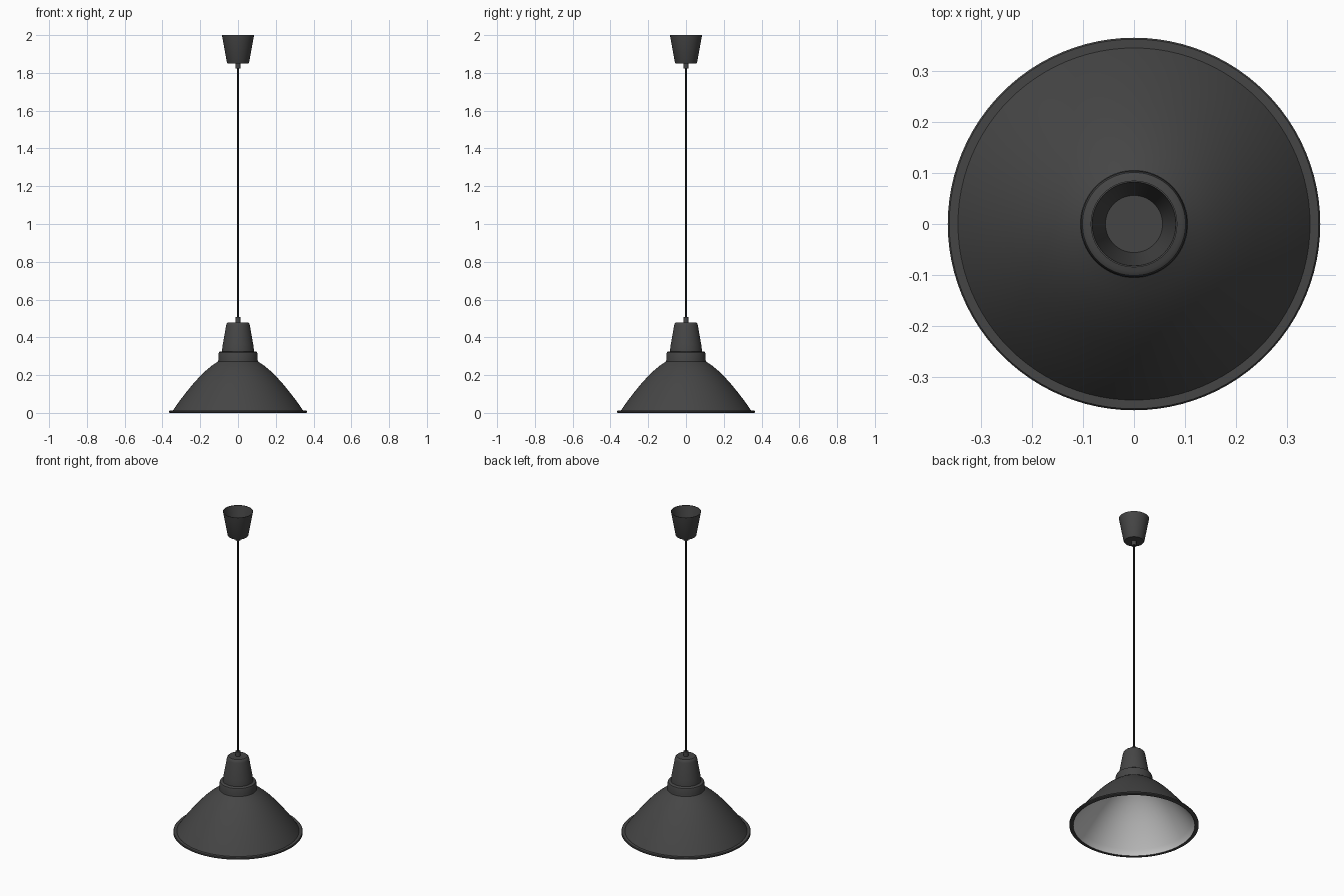
import bpy, bmesh, math

cube = bpy.data.objects.get("Cube")
if cube:
    bpy.data.objects.remove(cube, do_unlink=True)


def material(name, value):
    m = bpy.data.materials.new(name)
    m.use_nodes = True
    colour = (value, value, value, 1)
    m.diffuse_color = colour
    m.node_tree.nodes["Principled BSDF"].inputs["Base Color"].default_value = colour
    return m


charcoal = material("charcoal", 0.06)
black = material("black_cord", 0.015)
white = material("white_lining", 0.6)


def lathe(name, profile, mat, sides=64):
    """Spin a (radius, height) profile around the z axis."""
    bm = bmesh.new()
    verts = [bm.verts.new((r, 0, z)) for r, z in profile]
    edges = [bm.edges.new(pair) for pair in zip(verts, verts[1:])]
    bmesh.ops.spin(bm, geom=verts + edges, cent=(0, 0, 0), axis=(0, 0, 1),
                   angle=math.tau, steps=sides, use_duplicate=False)
    bmesh.ops.remove_doubles(bm, verts=bm.verts, dist=0.0002)
    bmesh.ops.recalc_face_normals(bm, faces=bm.faces)
    mesh = bpy.data.meshes.new(name)
    bm.to_mesh(mesh)
    bm.free()
    mesh.materials.append(mat)
    obj = bpy.data.objects.new(name, mesh)
    bpy.context.collection.objects.link(obj)
    bpy.ops.object.select_all(action="DESELECT")
    obj.select_set(True)
    bpy.context.view_layer.objects.active = obj
    bpy.ops.object.shade_smooth_by_angle(angle=math.radians(35))
    return obj


# Bowl curve from the collar down to the rim
bowl = [(0.105, 0.273), (0.135, 0.253), (0.17, 0.224), (0.205, 0.19), (0.24, 0.151),
        (0.275, 0.108), (0.305, 0.069), (0.33, 0.034), (0.345, 0.012)]
wall = 0.005
lining = [(r - wall, z - wall / 2) for r, z in bowl]

# Shade: collar, bowl, flat rim, then the inside wall
shade = lathe("lamp_shade",
              [(0, 0.326), (0.093, 0.326), (0.101, 0.321), (0.104, 0.312), (0.104, 0.283)]
              + bowl + [(0.362, 0.012), (0.365, 0.008), (0.365, 0.002), (0.362, 0),
                        (0.343, 0)] + lining[::-1]
              + [(0.098, 0.316), (0, 0.316)], charcoal, 96)

# Lining faces point towards the axis or down from the ceiling of the collar
shade.data.materials.append(white)
for face in shade.data.polygons:
    c, n = face.center, face.normal
    inward = c.x * n.x + c.y * n.y < -0.001
    ceiling = n.z < -0.9 and c.z > 0.25
    if inward or ceiling:
        face.material_index = 1

# Socket cover above the collar
lathe("socket_cover", [(0, 0.32), (0.085, 0.32), (0.085, 0.33), (0.081, 0.36), (0.063, 0.462),
                       (0.06, 0.472), (0.053, 0.479), (0, 0.479)], charcoal)

# Ceiling cup, open at the top
lathe("ceiling_cup", [(0, 1.85), (0.055, 1.85), (0.059, 1.856), (0.085, 2), (0.082, 2),
                      (0.056, 1.858), (0, 1.858)], charcoal)

# Cord and its two grips
for name, low, high in (("lower_cord_grip", 0.475, 0.508), ("upper_cord_grip", 1.822, 1.853)):
    lathe(name, [(0, low), (0.014, low), (0.014, high), (0, high)], charcoal, 24)
lathe("cord", [(0, 0.48), (0.005, 0.48), (0.005, 1.852), (0, 1.852)], black, 16)
